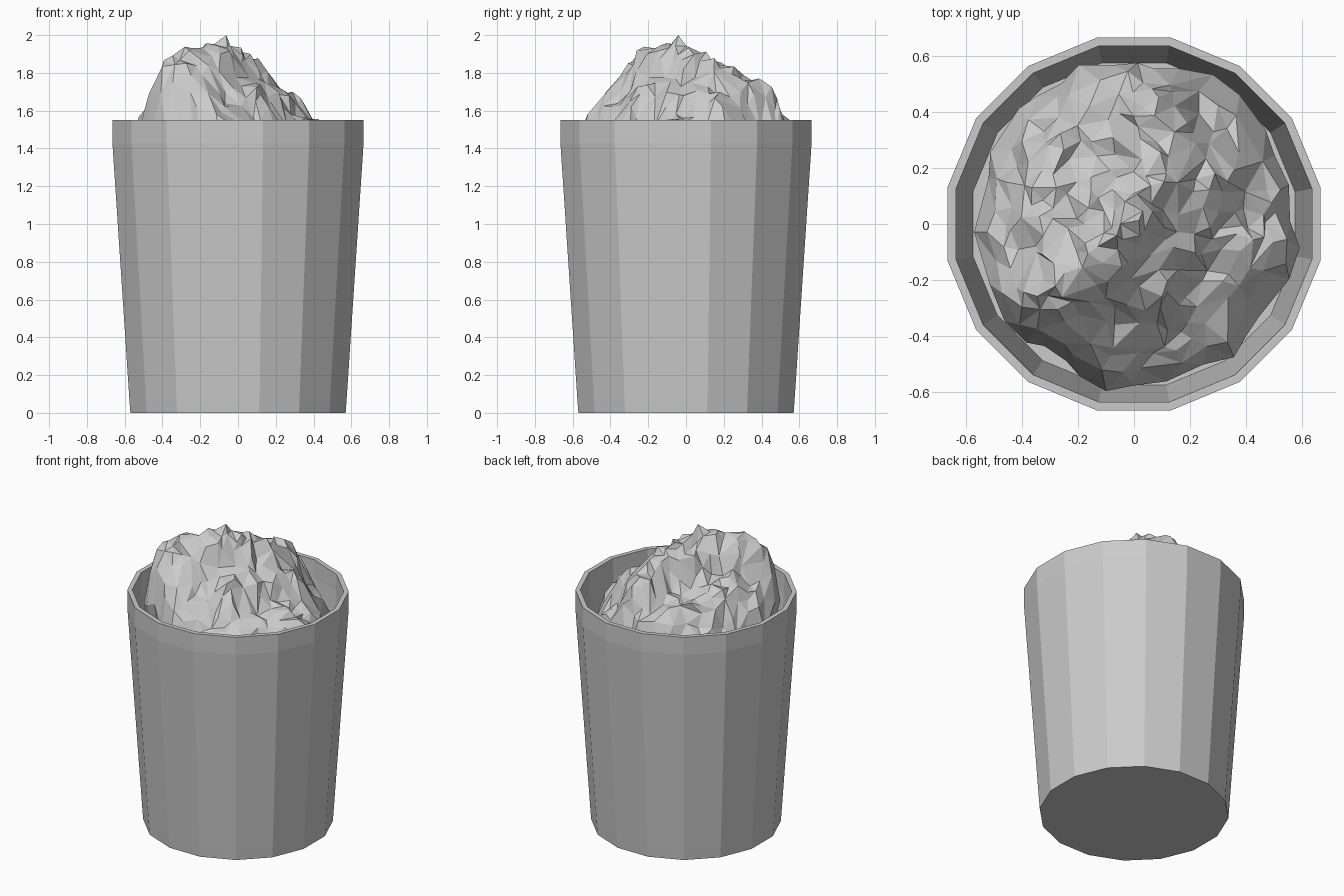
import bpy
import bmesh
import math
import random
from mathutils import Vector, noise

random.seed(4)
if "Cube" in bpy.data.objects:
    bpy.data.objects.remove(bpy.data.objects["Cube"], do_unlink=True)

# Single plain material
grey = bpy.data.materials.new("plain_grey")
grey.use_nodes = True
colour = (0.6, 0.6, 0.6, 1)
grey.diffuse_color = colour
grey.node_tree.nodes["Principled BSDF"].inputs["Base Color"].default_value = colour


def add_object(name, bm):
    mesh = bpy.data.meshes.new(name)
    bm.normal_update()
    bm.to_mesh(mesh)
    bm.free()
    mesh.materials.append(grey)
    obj = bpy.data.objects.new(name, mesh)
    bpy.context.collection.objects.link(obj)
    return obj


def lathe(name, profile, sides):
    """Closed faceted shell; profile radii are measured to the flats."""
    bm = bmesh.new()
    rings = []
    for flat_radius, z in profile:
        r = flat_radius / math.cos(math.pi / sides)
        angles = [(i + 0.5) * math.tau / sides for i in range(sides)]
        rings.append([bm.verts.new((r * math.cos(a), r * math.sin(a), z)) for a in angles])
    for low, high in zip(rings, rings[1:]):
        for i in range(sides):
            j = (i + 1) % sides
            bm.faces.new((low[i], low[j], high[j], high[i]))
    bm.faces.new(rings[0][::-1])
    bm.faces.new(rings[-1])
    return add_object(name, bm)


# Bin: outer wall with a straight foot and lip band, rim, inner wall, floor
lathe("bin", [(0.57, 0), (0.575, 0.07), (0.665, 1.43), (0.665, 1.55),
              (0.635, 1.55), (0.632, 1.43), (0.575, 0.62)], 16)

# Crumpled heap: a diagonal crest with shoulders falling to the bin wall
crest = [(-.37, -.32, 1.86), (-.24, -.2, 1.92), (-.1, -.1, 2), (-.02, .03, 1.94),
         (.08, .17, 1.91), (.1, .35, 1.78)]
shoulders = [(-.27, -.42, 1.74), (-.47, -.1, 1.58), (-.3, .08, 1.7), (-.15, .3, 1.64),
             (.2, .02, 1.68), (.07, -.2, 1.7), (0, -.38, 1.6), (.26, .2, 1.68)]
skirts = [(.36, 0, 1.52), (.3, -.25, 1.47), (.12, -.5, 1.44), (-.24, -.55, 1.48),
          (-.46, -.4, 1.46), (-.53, .2, 1.44), (-.32, .45, 1.47), (0, .55, 1.54),
          (.3, .44, 1.45), (.55, 0, 1.44), (.46, .28, 1.42), (.48, -.3, 1.38)]
guides = [Vector(p) for p in crest + shoulders + skirts]


def fold(x, y):
    # Folds run along the crest, so they vary faster across it
    along, across = 0.6 * x + 0.8 * y, 0.8 * x - 0.6 * y
    return 0.06 * noise.noise(Vector((along * 2.5, across * 7, 0.5)))


def heap_height(x, y):
    total = weight = 0
    for g in guides:
        w = 1 / (math.hypot(x - g.x, y - g.y) ** 4 + 0.0001)
        total += w * g.z
        weight += w
    return total / weight + fold(x, y) - fold(-.1, -.1)


bm = bmesh.new()
bmesh.ops.create_icosphere(bm, subdivisions=4, radius=1)
for v in bm.verts:
    polar = math.acos(max(-1, min(1, v.co.z)))
    around = math.atan2(v.co.y, v.co.x)
    spread = min(polar, math.pi - polar) / (math.pi / 2)
    ragged = 0.575 + 0.05 * noise.noise(Vector((v.co.x * 3, v.co.y * 3, 7)))
    x = ragged * spread * math.cos(around)
    y = ragged * spread * math.sin(around)
    if v.co.z < -0.01:
        v.co = Vector((x * 0.95, y * 0.95, 1.2))
        continue
    z = heap_height(x, y) - 0.15 * max(0, spread - 0.9) / 0.1
    jitter = Vector([random.uniform(-1, 1) for _ in range(3)]) * 0.02
    v.co = Vector((x, y, z)) + jitter
    v.co.z = min(v.co.z, 2)
    flat = math.hypot(v.co.x, v.co.y)
    if flat > 0.61:
        v.co.x *= 0.61 / flat
        v.co.y *= 0.61 / flat

# Raise the summit point to full height
max(bm.verts, key=lambda v: v.co.z).co.z = 2
heap = add_object("crumpled_heap", bm)

# Merge small facets into larger creased ones
crumple = heap.modifiers.new("coarse_facets", "DECIMATE")
crumple.ratio = 0.45
